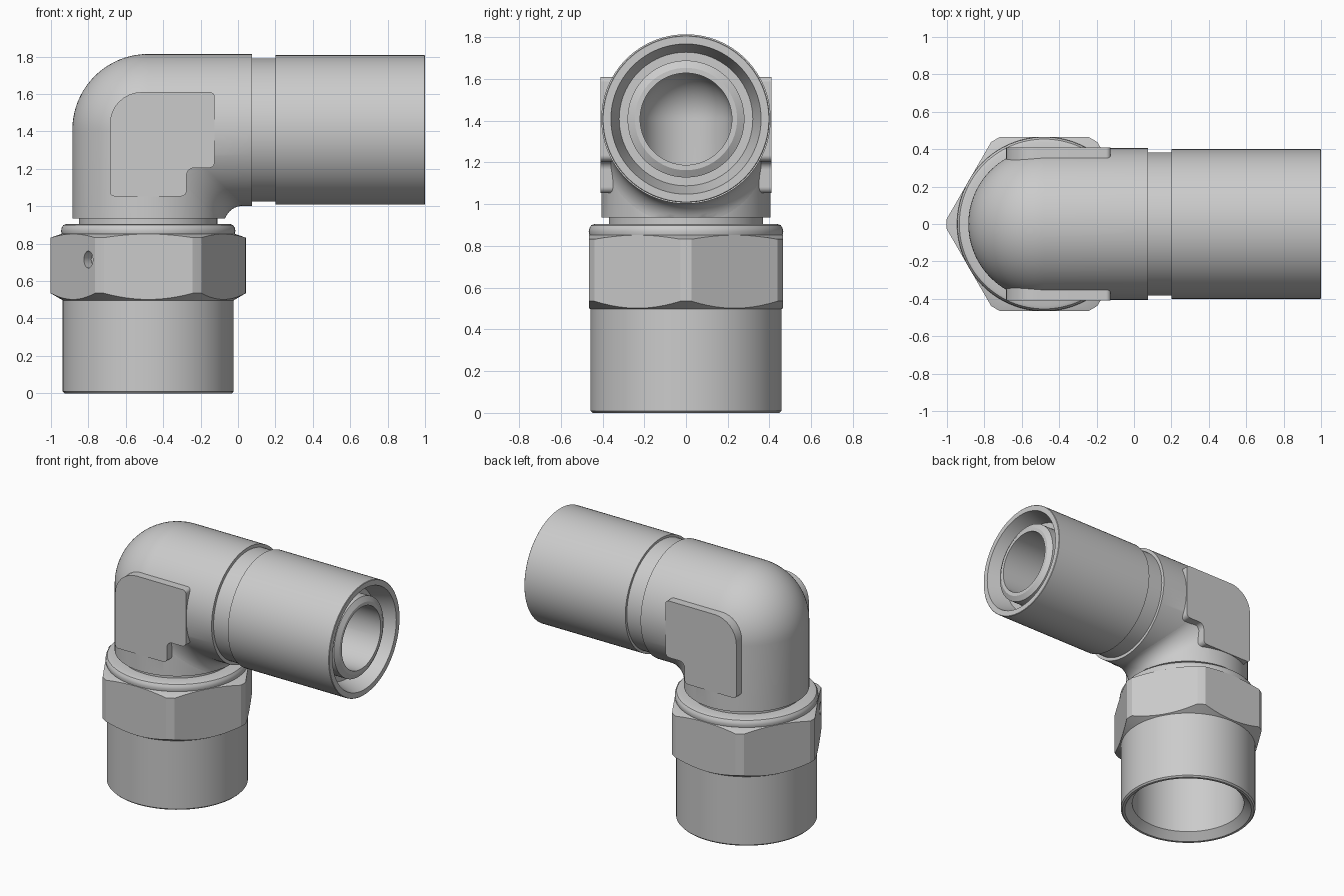
import bpy, bmesh
from math import sin, cos, pi, sqrt, radians, atan2

if "Cube" in bpy.data.objects:
    bpy.data.objects.remove(bpy.data.objects["Cube"])

CX, CZ, N = -0.48, 1.408, 96      # vertical axis x, horizontal axis z, segments


def finish(bm, name):
    bmesh.ops.remove_doubles(bm, verts=bm.verts, dist=1e-5)
    bmesh.ops.recalc_face_normals(bm, faces=bm.faces)
    me = bpy.data.meshes.new(name)
    bm.to_mesh(me)
    bm.free()
    ob = bpy.data.objects.new(name, me)
    bpy.context.collection.objects.link(ob)
    return ob


def loft(rings, name, close_ring=True, close_ends=True):
    """Skin a list of equal-length point rings; optionally join last to first."""
    bm = bmesh.new()
    vs = [[bm.verts.new(p) for p in ring] for ring in rings]
    n = len(vs[0])
    for i in range(len(vs) if close_ends else len(vs) - 1):
        a, b = vs[i], vs[(i + 1) % len(vs)]
        for j in range(n if close_ring else n - 1):
            k = (j + 1) % n
            bm.faces.new((a[j], a[k], b[k], b[j]))
    return finish(bm, name)


def circle(r):
    return [(r * cos(2 * pi * i / N), r * sin(2 * pi * i / N)) for i in range(N)]


def vertical(r, z):
    return [(CX - u, v, z) for u, v in circle(r)]


def horizontal(r, x):
    return [(x, v, CZ + u) for u, v in circle(r)]


def bend(r, steps=20):
    """Spherical outside, mitred inside corner."""
    out = []
    for s in range(steps + 1):
        f = pi / 2 * s / steps
        out.append([(CX - u * cos(f), v, CZ + u * sin(f)) if u > 0
                    else (CX - u, v, CZ + u) for u, v in circle(r)])
    return out


def boolean(ob, cutter, op):
    m = ob.modifiers.new(op.lower(), 'BOOLEAN')
    m.object, m.operation, m.solver = cutter, op, 'EXACT'
    bpy.context.view_layer.objects.active = ob
    bpy.ops.object.modifier_apply(modifier=m.name)
    bpy.data.objects.remove(cutter)


# Elbow: outer skin from nose to tube end, then back through the bore
R, B = 0.406, 0.22
rings = [vertical(r, z) for r, z in
         [(B, 0.5), (0.37, 0.5), (0.37, 0.935), (R, 0.935)]]
rings += bend(R)
rings += [horizontal(r, x) for r, x in
          [(R, 0.075), (0.383, 0.075), (0.383, 0.2), (0.4, 0.2), (0.4, 0.997),
           (0.397, 1.0), (0.36, 1.0), (0.32, 0.86), (0.28, 0.86), (0.28, 0.955),
           (0.245, 0.975), (B, 0.975)]]
rings += reversed(bend(B))
parts = [loft(rings, "elbow_body")]

# Fillet in the inner corner, one slice per y position
slices = []
for i in range(49):
    y = 0.395 * sin(pi * (i / 48 - 0.5))
    s = sqrt(R * R - y * y)
    x0, z0, q = CX + s, CZ - s, 0.1
    pts = [(x0 + q * (1 - cos(t)), y, max(0.935, z0 - q * (1 - sin(t))))
           for t in [pi / 2 * k / 10 for k in range(11)]]
    slices.append(pts)
parts.append(loft(slices, "corner_fillet", close_ring=False, close_ends=False))

# Flat wrench pads on both sides
outline = [(-0.685, 1.61, 0.17), (-0.125, 1.61, 0.025), (-0.125, 1.205, 0.03),
           (-0.275, 1.205, 0.04), (-0.275, 1.053, 0.03), (-0.685, 1.053, 0.025)]


def rounded(corners):
    pts = []
    for i, (x, z, r) in enumerate(corners):
        dirs = []
        for nx, nz, _ in (corners[i - 1], corners[(i + 1) % len(corners)]):
            d = sqrt((nx - x) ** 2 + (nz - z) ** 2)
            dirs.append(((nx - x) / d, (nz - z) / d))
        (ax, az), (bx, bz) = dirs
        for k in range(9):
            t = pi / 2 * k / 8
            pts.append((x + r * (ax * (1 - sin(t)) + bx * (1 - cos(t))),
                        z + r * (az * (1 - sin(t)) + bz * (1 - cos(t)))))
    return pts


for side, label in ((-1, "front"), (1, "back")):
    bm = bmesh.new()
    face = bm.faces.new([bm.verts.new((x, side * 0.41, z)) for x, z in rounded(outline)])
    ext = bmesh.ops.extrude_face_region(bm, geom=[face], use_keep_orig=True)
    for v in ext["geom"]:
        if isinstance(v, bmesh.types.BMVert):
            v.co.y = side * 0.26
    parts.append(finish(bm, label + "_wrench_pad"))

# Nut sleeve with threaded bore and rounded collar
sleeve = [(0.447, 0.0), (0.457, 0.01), (0.457, 0.51), (0.42, 0.51), (0.42, 0.84),
          (0.452, 0.84), (0.463, 0.853), (0.466, 0.868), (0.463, 0.885),
          (0.454, 0.899), (0.438, 0.905), (0.36, 0.905), (0.36, 0.8),
          (0.38, 0.8), (0.38, 0.05), (0.43, 0.0)]
parts.append(loft([vertical(r, z) for r, z in sleeve], "nut_sleeve"))

# Hexagon: six-sided ring trimmed by a chamfered turned blank
hexa = []
for r, z in ((0.465, 0.45), (0.465, 0.9), (0.3, 0.9), (0.3, 0.45)):
    c = r / cos(pi / 6)
    hexa.append([(CX + c * cos(pi / 3 * i), c * sin(pi / 3 * i), z) for i in range(6)])
nut = loft(hexa, "nut_hexagon")
blank = loft([vertical(r, z) for r, z in
              [(0.40, 0.494), (0.452, 0.494), (0.522, 0.535), (0.522, 0.832),
               (0.452, 0.856), (0.40, 0.856)]], "blank")
boolean(nut, blank, 'INTERSECT')

# Small weep hole in the front left flat
hx, hy = -0.32, -0.376
bpy.ops.mesh.primitive_cylinder_add(vertices=32, radius=0.045, depth=0.3,
                                    location=(CX + hx, hy, 0.715),
                                    rotation=(0, pi / 2, atan2(hy, hx)))
boolean(nut, bpy.context.object, 'DIFFERENCE')
parts.append(nut)

# Smooth shading with sharp machined edges
for ob in parts:
    bpy.ops.object.select_all(action='DESELECT')
    ob.select_set(True)
    bpy.context.view_layer.objects.active = ob
    bpy.ops.object.shade_smooth_by_angle(angle=radians(25))
